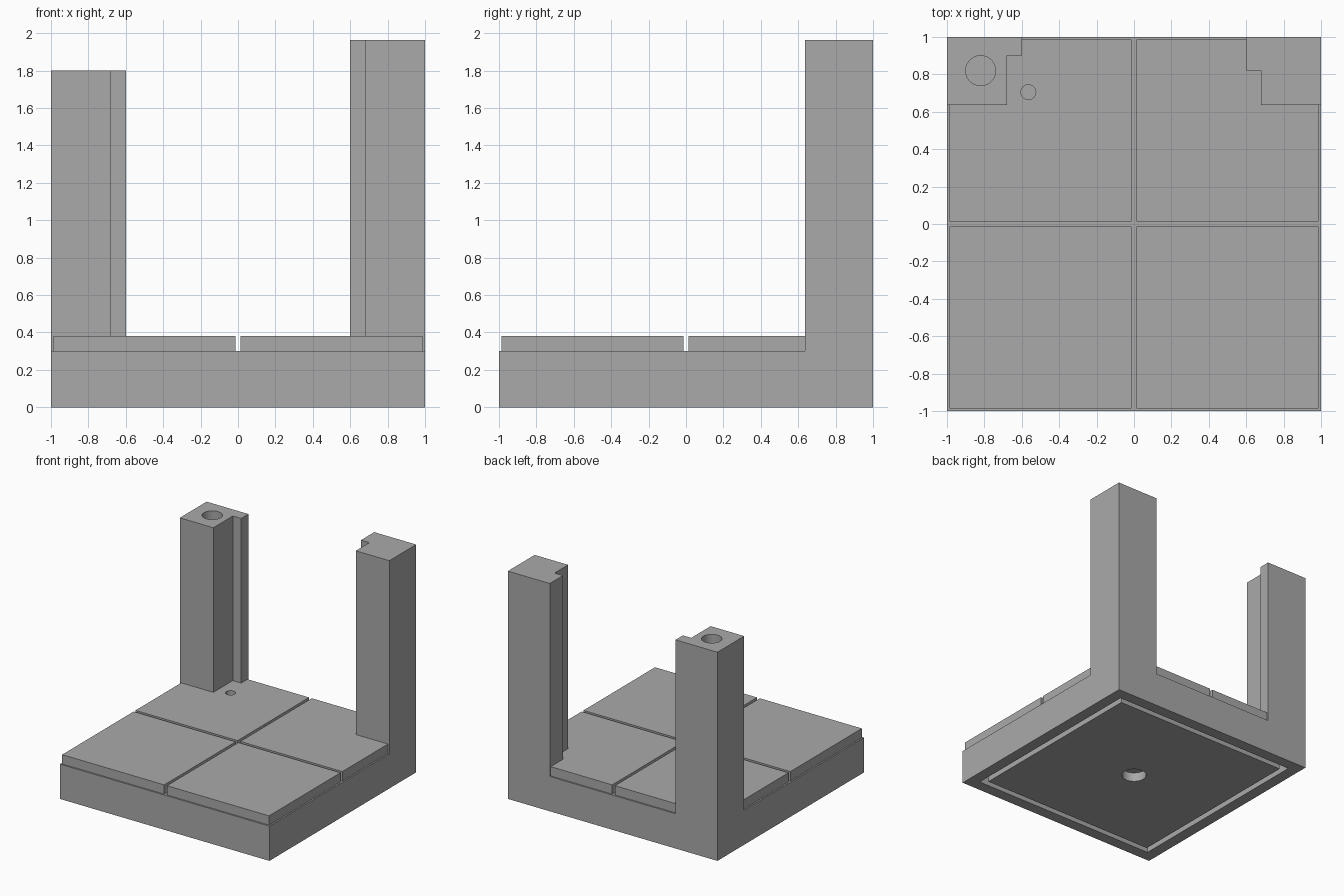
import bpy, bmesh, math

cube = bpy.data.objects.get("Cube")
if cube:
    bpy.data.objects.remove(cube, do_unlink=True)

# One plain grey for everything
grey = bpy.data.materials.new("stone grey")
grey.use_nodes = True
COLOUR = (0.4, 0.4, 0.4, 1)
grey.diffuse_color = COLOUR
grey.node_tree.nodes["Principled BSDF"].inputs["Base Color"].default_value = COLOUR


def prism(name, outline, z0, z1):
    """Extrude a flat outline from z0 to z1."""
    bm = bmesh.new()
    face = bm.faces.new([bm.verts.new((x, y, z0)) for x, y in outline])
    top = bmesh.ops.extrude_face_region(bm, geom=[face])["geom"]
    for v in top:
        if isinstance(v, bmesh.types.BMVert):
            v.co.z = z1
    bmesh.ops.recalc_face_normals(bm, faces=bm.faces)
    mesh = bpy.data.meshes.new(name)
    bm.to_mesh(mesh)
    bm.free()
    mesh.materials.append(grey)
    obj = bpy.data.objects.new(name, mesh)
    bpy.context.collection.objects.link(obj)
    return obj


def rect(x0, x1, y0, y1):
    return [(x0, y0), (x1, y0), (x1, y1), (x0, y1)]


def circle(x, y, r, n=48):
    angles = [2 * math.pi * i / n for i in range(n)]
    return [(x + r * math.cos(a), y + r * math.sin(a)) for a in angles]


def combine(target, tool, operation):
    """Apply a boolean straight away and discard the helper."""
    mod = target.modifiers.new("boolean", "BOOLEAN")
    mod.operation = operation
    mod.solver = "EXACT"
    mod.object = tool
    bpy.context.view_layer.objects.active = target
    bpy.ops.object.modifier_apply(modifier=mod.name)
    bpy.data.objects.remove(tool, do_unlink=True)


def post(side, tab_y, height):
    """Corner post with a narrow tab along the back wall line."""
    outline = [(1, 0.635), (1, 1), (0.6, 1), (0.6, tab_y),
               (0.68, tab_y), (0.68, 0.635)]
    return prism("post", [(side * x, y) for x, y in outline], 0, height)


# Base slab with its two corner posts
base = prism("base_with_posts", rect(-1, 1, -1, 1), 0, 0.3)
combine(base, post(-1, 0.9, 1.8), "UNION")
combine(base, post(1, 0.82, 1.965), "UNION")

# Square groove and round socket underneath
groove = prism("groove", rect(-0.9, 0.9, -0.9, 0.9), -0.1, 0.08)
combine(groove, prism("island", rect(-0.85, 0.85, -0.85, 0.85), -0.2, 0.2), "DIFFERENCE")
combine(base, groove, "DIFFERENCE")
combine(base, prism("socket", circle(0, 0, 0.1), -0.1, 0.08), "DIFFERENCE")

# Hole in the top of the short post
combine(base, prism("post_hole", circle(-0.82, 0.82, 0.08), 1.64, 1.9), "DIFFERENCE")

# Four floor tiles; the back ones run in under the posts
for sx, side in ((-1, "right"), (1, "left")):
    for sy, end in ((-1, "front"), (1, "back")):
        xs = sorted((sx * 0.013, sx * 0.987))
        ys = sorted((sy * 0.013, sy * 0.987))
        tile = prism(f"floor_tile_{end}_{side}", rect(*xs, *ys), 0.3, 0.38)
        if (side, end) == ("right", "back"):
            pin = prism("pin_hole", circle(-0.565, 0.705, 0.04, 32), 0.2, 0.5)
            combine(tile, pin, "DIFFERENCE")

# Pin hole carries on into the slab
combine(base, prism("pin_hole", circle(-0.565, 0.705, 0.04, 32), 0.24, 0.36), "DIFFERENCE")

# Merge flush faces
bm = bmesh.new()
bm.from_mesh(base.data)
bmesh.ops.remove_doubles(bm, verts=bm.verts, dist=0.0001)
bmesh.ops.dissolve_limit(bm, angle_limit=0.01, verts=bm.verts, edges=bm.edges)
bm.to_mesh(base.data)
bm.free()
